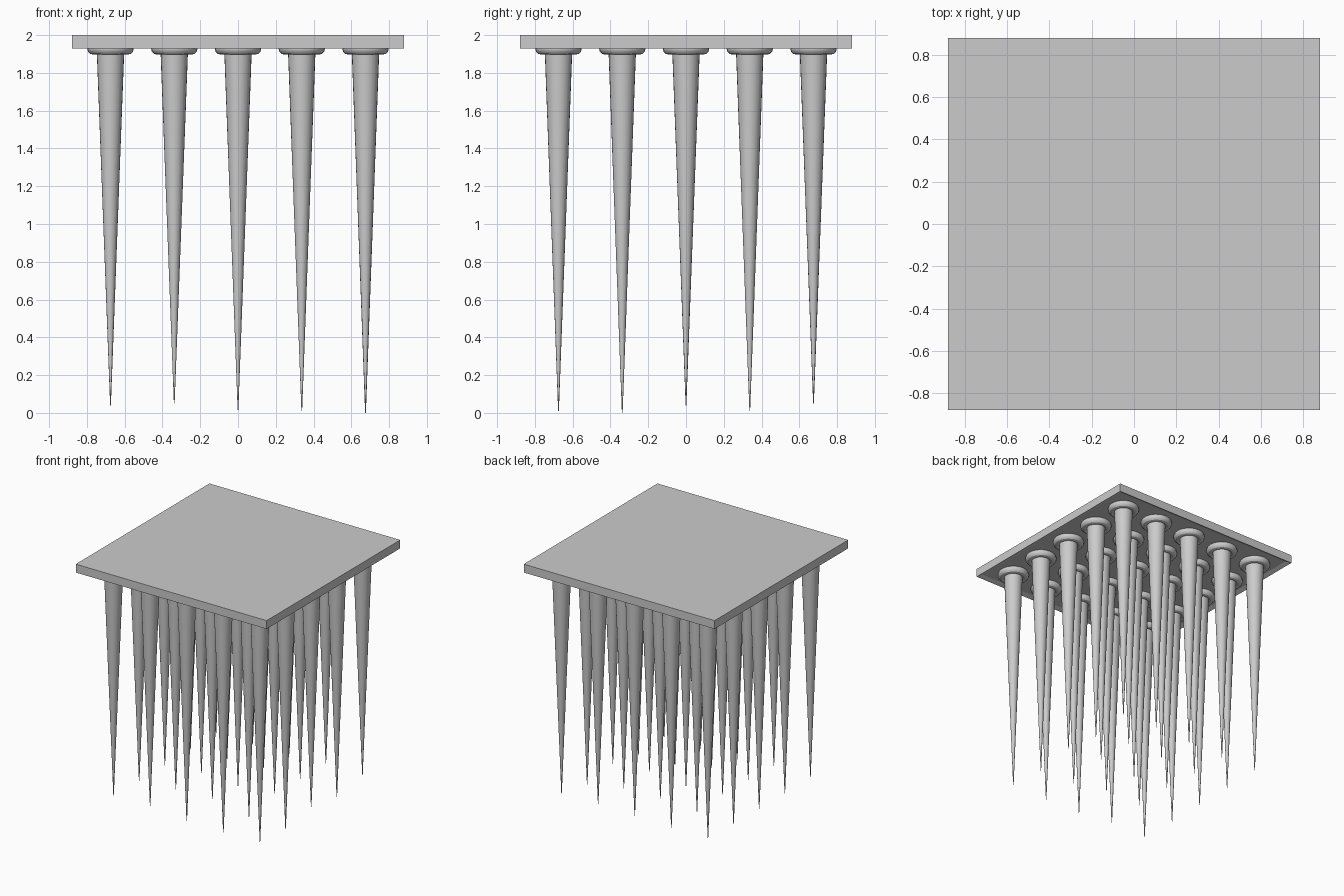
import bpy, bmesh

if "Cube" in bpy.data.objects:
    bpy.data.objects.remove(bpy.data.objects["Cube"])

STEP = 0.3375
PLATE_BOTTOM = 1.93

# tip heights in cm-like hundredths, rows from front to back, left to right
TIPS = [
    [5, 5, 1.5, 1, 2],
    [4, 6, 7, 1, 0],
    [4, 7, 5, 8, 5.5],
    [4.5, 5.5, 7.5, 7, 1],
    [5.5, 5, 6, 7, 6.5],
]

# square plate with a shallow recess underneath
bpy.ops.mesh.primitive_cube_add(size=1, location=(0, 0, (2 + PLATE_BOTTOM) / 2))
plate = bpy.context.object
plate.name = "ceiling_plate"
plate.scale = (1.76, 1.76, 2 - PLATE_BOTTOM)
bpy.ops.object.transform_apply(location=True, scale=True)
bm = bmesh.new()
bm.from_mesh(plate.data)
under = [f for f in bm.faces if f.normal.z < -0.9]
bmesh.ops.inset_region(bm, faces=under, thickness=0.05)
bmesh.ops.translate(bm, verts=under[0].verts, vec=(0, 0, 0.015))
bm.to_mesh(plate.data)
bm.free()


def smooth(obj):
    bpy.ops.object.shade_smooth_by_angle()
    return obj


def spike(x, y, tip):
    top = 1.95
    # tapered spike
    bpy.ops.mesh.primitive_cone_add(vertices=24, radius1=0.002, radius2=0.074,
                                    depth=top - tip, location=(x, y, (top + tip) / 2))
    smooth(bpy.context.object).name = "spike"
    # rounded collar at the root
    bpy.ops.mesh.primitive_torus_add(major_segments=24, minor_segments=12,
                                     major_radius=0.092, minor_radius=0.031,
                                     location=(x, y, 1.928))
    smooth(bpy.context.object).name = "spike_collar"


for j, row in enumerate(TIPS):
    for i, h in enumerate(row):
        spike((i - 2) * STEP, (j - 2) * STEP, h / 100)
